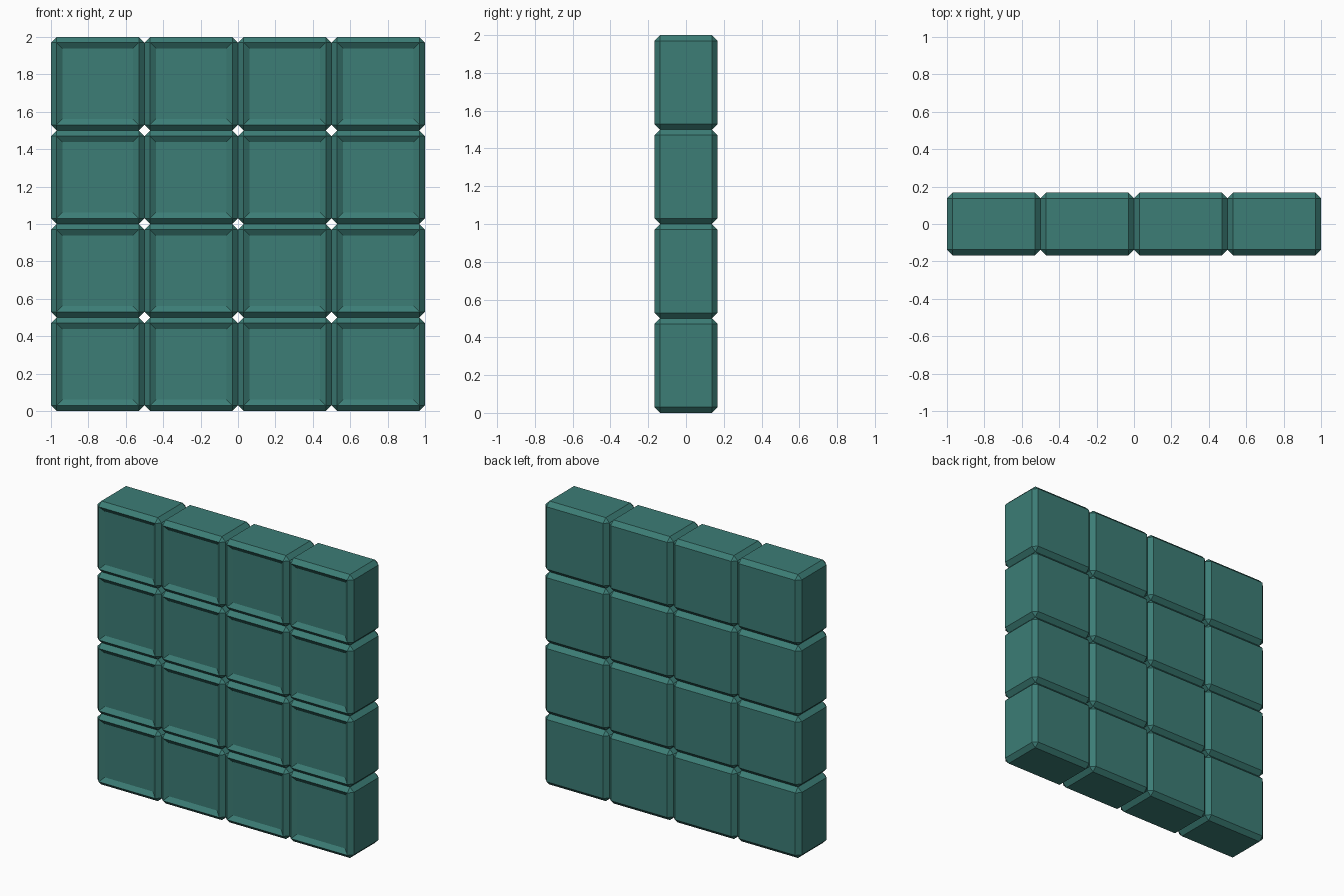
import bpy, bmesh

if "Cube" in bpy.data.objects:
    bpy.data.objects.remove(bpy.data.objects["Cube"])

SIZE, DEPTH, CHAMFER = 0.5, 0.335, 0.03
RIM, SINK = 0.045, 0.022

mat = bpy.data.materials.new("teal_glass")
mat.diffuse_color = (0.045, 0.205, 0.18, 0.9)
mat.use_nodes = True
mat.node_tree.nodes["Principled BSDF"].inputs["Base Color"].default_value = mat.diffuse_color

# One block: chamfered box with a shallow sloped recess in the front face
bm = bmesh.new()
bmesh.ops.create_cube(bm, size=1)
bmesh.ops.scale(bm, vec=(SIZE, DEPTH, SIZE), verts=bm.verts)
bmesh.ops.bevel(bm, geom=bm.edges[:], offset=CHAMFER, offset_type='OFFSET',
                segments=1, profile=0.5, affect='EDGES')
bm.normal_update()
front = min(bm.faces, key=lambda f: f.calc_center_median().y)
bmesh.ops.inset_region(bm, faces=[front], thickness=RIM, depth=0)
for v in front.verts:
    v.co.y += SINK
bmesh.ops.recalc_face_normals(bm, faces=bm.faces)
mesh = bpy.data.meshes.new("glass_block")
bm.to_mesh(mesh)
bm.free()
mesh.materials.append(mat)

# 4 x 4 wall of blocks sharing the mesh
for row in range(4):
    for col in range(4):
        ob = bpy.data.objects.new(f"glass_block_{row + 1}_{col + 1}", mesh)
        ob.location = ((col - 1.5) * SIZE, 0, (row + 0.5) * SIZE)
        bpy.context.collection.objects.link(ob)
